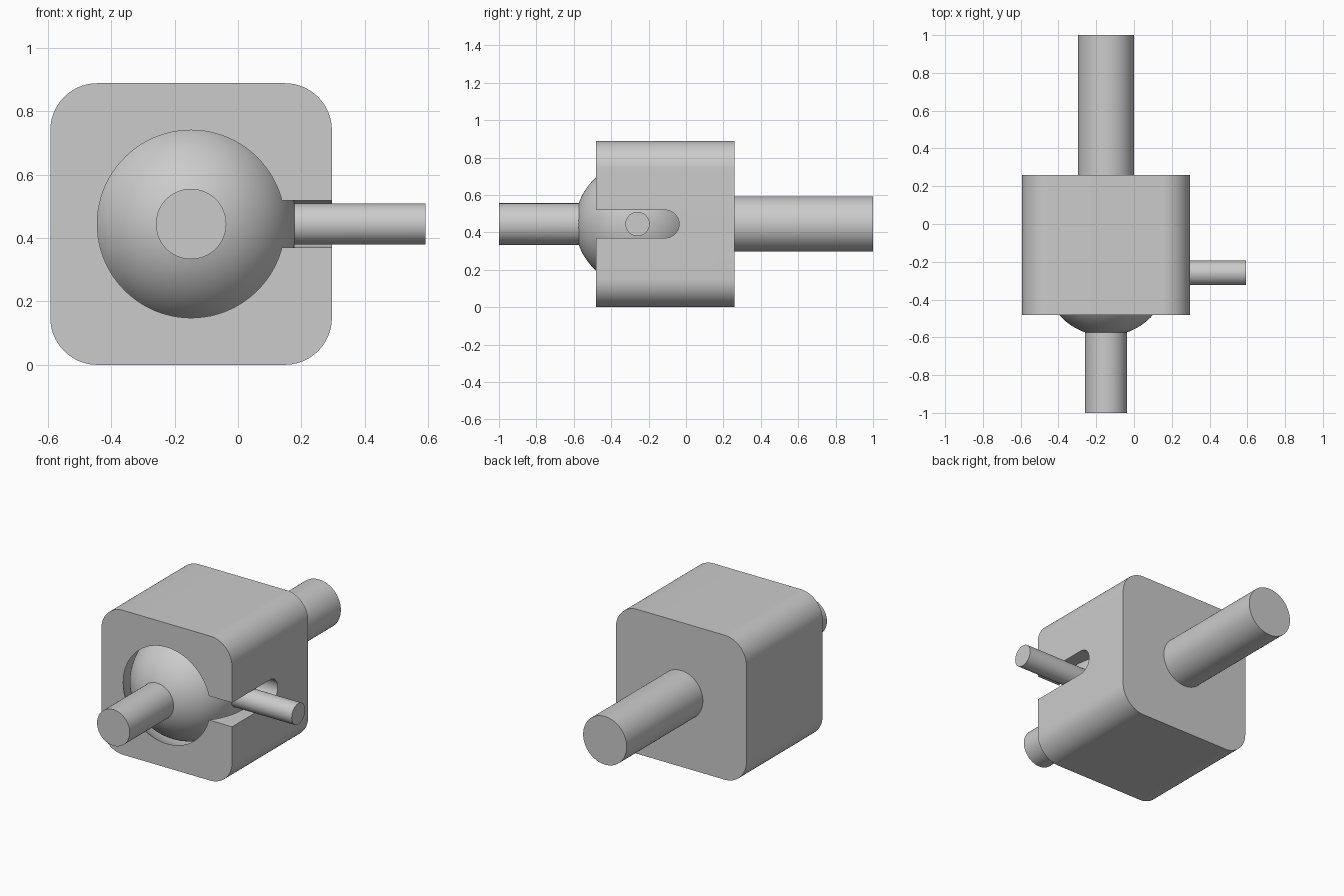
import bpy, bmesh, math
from mathutils import Matrix, Vector

if "Cube" in bpy.data.objects:
    bpy.data.objects.remove(bpy.data.objects["Cube"])

U = 2 / 27                              # model unit: overall length is 27 units
C = Vector((-2, -3.5, 6)) * U           # shared centre of ball and socket

grey = bpy.data.materials.new("plain grey")
grey.diffuse_color = (0.6, 0.6, 0.6, 1)
grey.use_nodes = True
grey.node_tree.nodes["Principled BSDF"].inputs["Base Color"].default_value = grey.diffuse_color


def add_object(name, bm):
    bmesh.ops.recalc_face_normals(bm, faces=bm.faces)
    mesh = bpy.data.meshes.new(name)
    bm.to_mesh(mesh)
    bm.free()
    mesh.materials.append(grey)
    ob = bpy.data.objects.new(name, mesh)
    bpy.context.collection.objects.link(ob)
    return ob


def prism(name, points, depth):
    """Extrude a closed 3D outline along the given vector."""
    bm = bmesh.new()
    face = bm.faces.new([bm.verts.new(p) for p in points])
    ext = bmesh.ops.extrude_face_region(bm, geom=[face], use_keep_orig=True)
    moved = [g for g in ext["geom"] if isinstance(g, bmesh.types.BMVert)]
    bmesh.ops.translate(bm, verts=moved, vec=depth)
    return add_object(name, bm)


def arc(cx, cy, r, start, end, n):
    return [(cx + r * math.cos(math.radians(start + (end - start) * i / n)),
             cy + r * math.sin(math.radians(start + (end - start) * i / n)))
            for i in range(n + 1)]


def rod(name, start, direction, radius, n=80):
    """Round bar starting at a point and running along x or y."""
    ring = arc(0, 0, radius, 0, 360 - 360 / n, n - 1)
    if abs(direction.x) > 0:
        pts = [start + Vector((0, a, b)) for a, b in ring]
    else:
        pts = [start + Vector((a, 0, b)) for a, b in ring]
    return prism(name, pts, direction)


def ball(name, radius):
    bm = bmesh.new()
    bmesh.ops.create_uvsphere(bm, u_segments=112, v_segments=56, radius=radius,
                              matrix=Matrix.Translation(C))
    return add_object(name, bm)


def combine(target, other, operation):
    mod = target.modifiers.new("combine", 'BOOLEAN')
    mod.operation, mod.solver, mod.object = operation, 'EXACT', other
    bpy.context.view_layer.objects.active = target
    bpy.ops.object.modifier_apply(modifier=mod.name)
    bpy.data.objects.remove(other)


# Socket block: square with rounded corners, extruded front to back
outline = []
for k, (sx, sz) in enumerate([(1, 1), (-1, 1), (-1, -1), (1, -1)]):
    outline += arc(C.x + sx * 4 * U, C.z + sz * 4 * U, 2 * U, 90 * k, 90 * k + 90, 20)
socket = prism("socket_block", [(x, -6.5 * U, z) for x, z in outline],
               Vector((0, 10 * U, 0)))

# Back rod joined to the block
combine(socket, rod("back_rod", Vector((C.x, 2.5 * U, C.z)),
                    Vector((0, 11 * U, 0)), 2 * U), 'UNION')

# Spherical cavity, open at the front
combine(socket, ball("cavity_cutter", 5 * U), 'DIFFERENCE')

# Side slot for the pin, open at the front with a round inner end
slot = [(-8 * U, C.z - U)] + arc(C.y + 2 * U, C.z, U, -90, 90, 32) + [(-8 * U, C.z + U)]
combine(socket, prism("slot_cutter", [(C.x, y, z) for y, z in slot],
                      Vector((8 * U, 0, 0))), 'DIFFERENCE')

# Ball with its front rod and side pin
stud = ball("ball_stud", 4.5 * U)
combine(stud, rod("front_rod", C.copy(), Vector((0, -10 * U, 0)), 1.5 * U), 'UNION')
combine(stud, rod("side_pin", C.copy(), Vector((10 * U, 0, 0)), 0.875 * U), 'UNION')

# Smooth curved faces, crisp edges
for ob in (socket, stud):
    bpy.ops.object.select_all(action='DESELECT')
    ob.select_set(True)
    bpy.context.view_layer.objects.active = ob
    bpy.ops.object.shade_smooth_by_angle(angle=math.radians(25))
